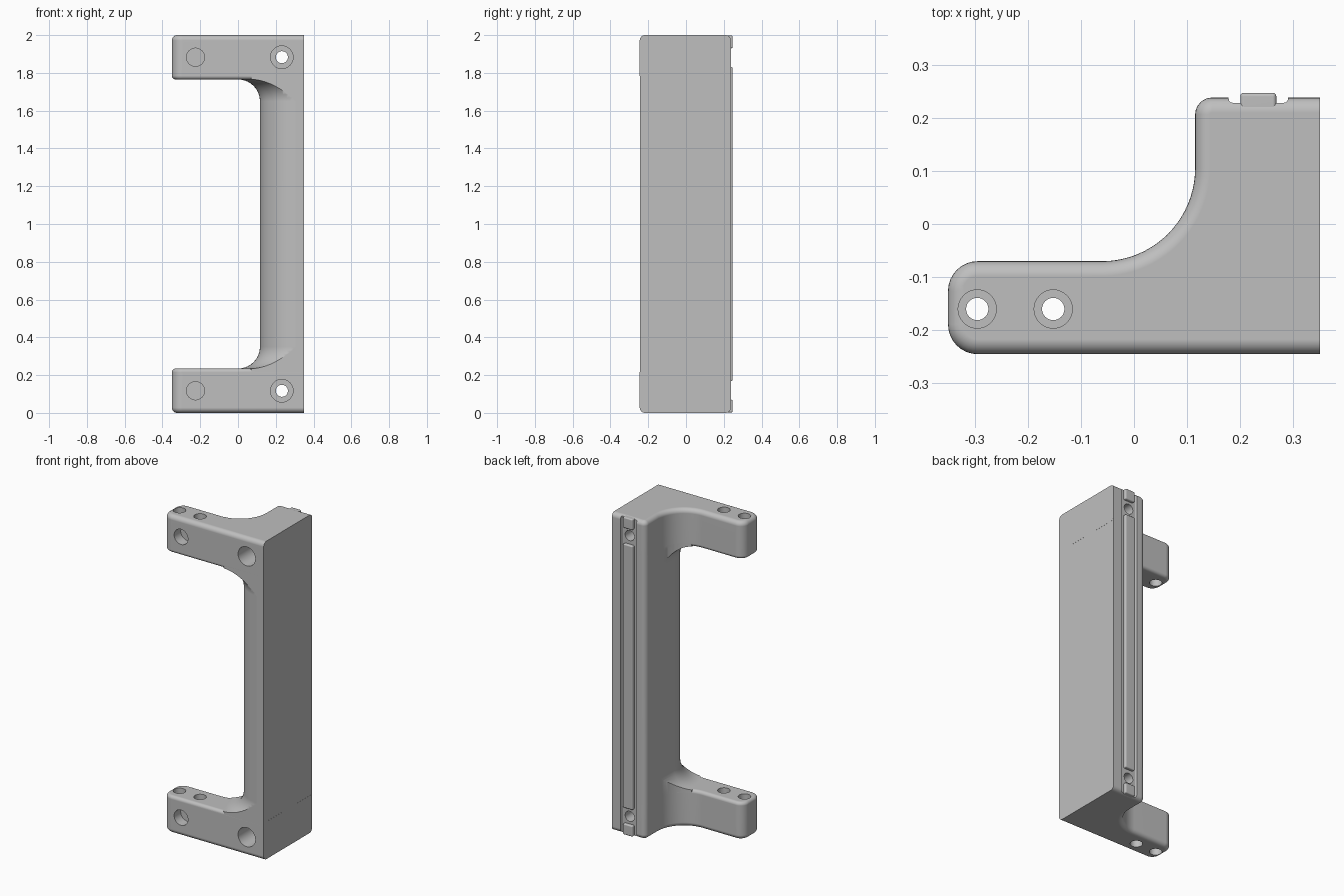
import bpy, bmesh, math
from mathutils import Matrix, Vector

cube = bpy.data.objects.get("Cube")
if cube:
    bpy.data.objects.remove(cube)

grey = bpy.data.materials.new("Plain grey")
grey.use_nodes = True
GREY = (0.52, 0.52, 0.52, 1)
grey.diffuse_color = GREY
grey.node_tree.nodes["Principled BSDF"].inputs["Base Color"].default_value = GREY

ARM = 0.235       # arm thickness
HEIGHT = 2.0
LEFT, RIGHT, FRONT, BACK = -0.35, 0.35, -0.245, 0.238
WALL = 0.116      # side wall of the column
RAIL_X = 0.234


def add_object(name, bm):
    bmesh.ops.recalc_face_normals(bm, faces=bm.faces[:])
    mesh = bpy.data.meshes.new(name)
    bm.to_mesh(mesh)
    bm.free()
    mesh.materials.append(grey)
    obj = bpy.data.objects.new(name, mesh)
    bpy.context.collection.objects.link(obj)
    return obj


def loft(name, rings):
    """Solid through rings of (points, z)."""
    bm = bmesh.new()
    loops = [[bm.verts.new((x, y, z)) for x, y in pts] for pts, z in rings]
    n = len(loops[0])
    for a, b in zip(loops, loops[1:]):
        for i in range(n):
            j = (i + 1) % n
            bm.faces.new((a[i], a[j], b[j], b[i]))
    bm.faces.new(loops[0])
    bm.faces.new(loops[-1])
    return add_object(name, bm)


def arc(cx, cy, r, start, end, steps):
    angles = [math.radians(start + (end - start) * i / steps) for i in range(steps + 1)]
    return [(cx + r * math.cos(a), cy + r * math.sin(a)) for a in angles]


def bracket_outline(e):
    """Arm and column plan, moved inward by e."""
    r, c, sweep = 0.056, 0.032, 0.175
    top = -0.07
    pts = [(RIGHT, FRONT + e)]
    pts += arc(LEFT + r, FRONT + r, r - e, -90, -180, 8)
    pts += arc(LEFT + r, top - r, r - e, 180, 90, 8)
    pts += arc(0.115 - sweep, top + sweep, sweep + e, -90, 0, 20)
    pts += arc(0.115 + c, BACK - c, c - e, 180, 90, 6)
    return pts + [(RIGHT, BACK - e)]


def column_outline(d):
    """Column plan with its rounded front corner, moved outward by d."""
    r = 0.2
    pts = [(0.6, FRONT - d)]
    pts += arc(WALL + r, FRONT + r, r + d, -90, -180, 16)
    return pts + [(WALL - d, 0.6), (0.6, 0.6)]


def rounded_slab(name, low, high, r_low, r_high, steps=6):
    rings = []
    for i in range(steps + 1):
        a = math.pi / 2 * i / steps
        rings.append((bracket_outline(r_low * (1 - math.sin(a))), low + r_low * (1 - math.cos(a))))
    for i in range(steps, -1, -1):
        a = math.pi / 2 * i / steps
        rings.append((bracket_outline(r_high * (1 - math.sin(a))), high - r_high * (1 - math.cos(a))))
    return loft(name, rings)


def box(name, x0, x1, y0, y1, z0, z1, bevel):
    bm = bmesh.new()
    bmesh.ops.create_cube(bm, size=1)
    for v in bm.verts:
        v.co = Vector(((x0 + x1) / 2 + v.co.x * (x1 - x0),
                       (y0 + y1) / 2 + v.co.y * (y1 - y0),
                       (z0 + z1) / 2 + v.co.z * (z1 - z0)))
    bmesh.ops.bevel(bm, geom=bm.edges[:], offset=bevel, segments=3, profile=0.5, affect='EDGES')
    return add_object(name, bm)


def bore(axis, centre, radius, start, end):
    """Round cutter along y or z."""
    bm = bmesh.new()
    bmesh.ops.create_cone(bm, cap_ends=True, segments=32, radius1=radius, radius2=radius, depth=end - start)
    mid = (start + end) / 2
    if axis == 'Y':
        bmesh.ops.rotate(bm, verts=bm.verts[:], matrix=Matrix.Rotation(math.pi / 2, 3, 'X'))
        bmesh.ops.translate(bm, verts=bm.verts[:], vec=(centre[0], mid, centre[1]))
    else:
        bmesh.ops.translate(bm, verts=bm.verts[:], vec=(centre[0], centre[1], mid))
    return add_object("bore_cutter", bm)


def combine(target, others, operation):
    for other in others:
        mod = target.modifiers.new("combine", 'BOOLEAN')
        mod.operation, mod.solver, mod.object = operation, 'EXACT', other
    bpy.context.view_layer.update()
    evaluated = target.evaluated_get(bpy.context.evaluated_depsgraph_get())
    mesh = bpy.data.meshes.new_from_object(evaluated)
    target.modifiers.clear()
    target.data = mesh
    for other in others:
        bpy.data.objects.remove(other)


# Column, flaring into both arms
flare = 0.115
quarter = []
for i in range(11):
    a = math.pi / 2 * i / 10
    quarter.append((flare * (1 - math.sin(a)), ARM + flare * (1 - math.cos(a))))
rings = [(column_outline(flare), 0.05)]
rings += [(column_outline(d), z) for d, z in quarter]
rings += [(column_outline(d), HEIGHT - z) for d, z in reversed(quarter)]
rings += [(column_outline(flare), HEIGHT - 0.05)]
body = loft("handle_body", rings)
inner = [(min(x, RIGHT - 0.0004), y) for x, y in bracket_outline(0.0004)]
combine(body, [loft("plan_cutter", [(inner, 0.1), (inner, HEIGHT - 0.1)])], 'INTERSECT')

# Arms
combine(body, [rounded_slab("lower_arm", 0, ARM, 0.028, 0.02),
               rounded_slab("upper_arm", HEIGHT - ARM, HEIGHT, 0.02, 0.028)], 'UNION')

# Rail channel and rails on the back
channel = box("channel_cutter", RAIL_X - 0.056, RAIL_X + 0.056, 0.228, 0.3, -0.1, HEIGHT + 0.1, 0.008)
combine(body, [channel], 'DIFFERENCE')
rails = [box(name, RAIL_X - 0.034, RAIL_X + 0.034, 0.195, 0.247, z0, z1, 0.007)
         for name, z0, z1 in (("lower_rail_stop", 0.002, 0.07),
                              ("rail", 0.17, HEIGHT - 0.17),
                              ("upper_rail_stop", HEIGHT - 0.07, HEIGHT - 0.002))]

# Screw holes and blind sockets
cutters = []
for z in (0.117, HEIGHT - 0.117):
    cutters += [bore('Y', (0.232, z), 0.032, -0.4, 0.4),
                bore('Y', (0.232, z), 0.06, -0.4, -0.08),
                bore('Y', (-0.225, z), 0.048, -0.4, -0.18)]
for x in (-0.295, -0.152):
    cutters.append(bore('Z', (x, -0.16), 0.021, -0.1, HEIGHT + 0.1))
    for base in (0, HEIGHT - ARM):
        cutters += [bore('Z', (x, -0.16), 0.036, base - 0.05, base + 0.06),
                    bore('Z', (x, -0.16), 0.036, base + ARM - 0.06, base + ARM + 0.05)]
combine(body, cutters, 'DIFFERENCE')

# Smooth shading with crisp edges
for obj in [body] + rails:
    bpy.ops.object.select_all(action='DESELECT')
    obj.select_set(True)
    bpy.context.view_layer.objects.active = obj
    bpy.ops.object.shade_smooth_by_angle(angle=math.radians(30))
    mod = obj.modifiers.new("even_shading", 'WEIGHTED_NORMAL')
    mod.keep_sharp = True
